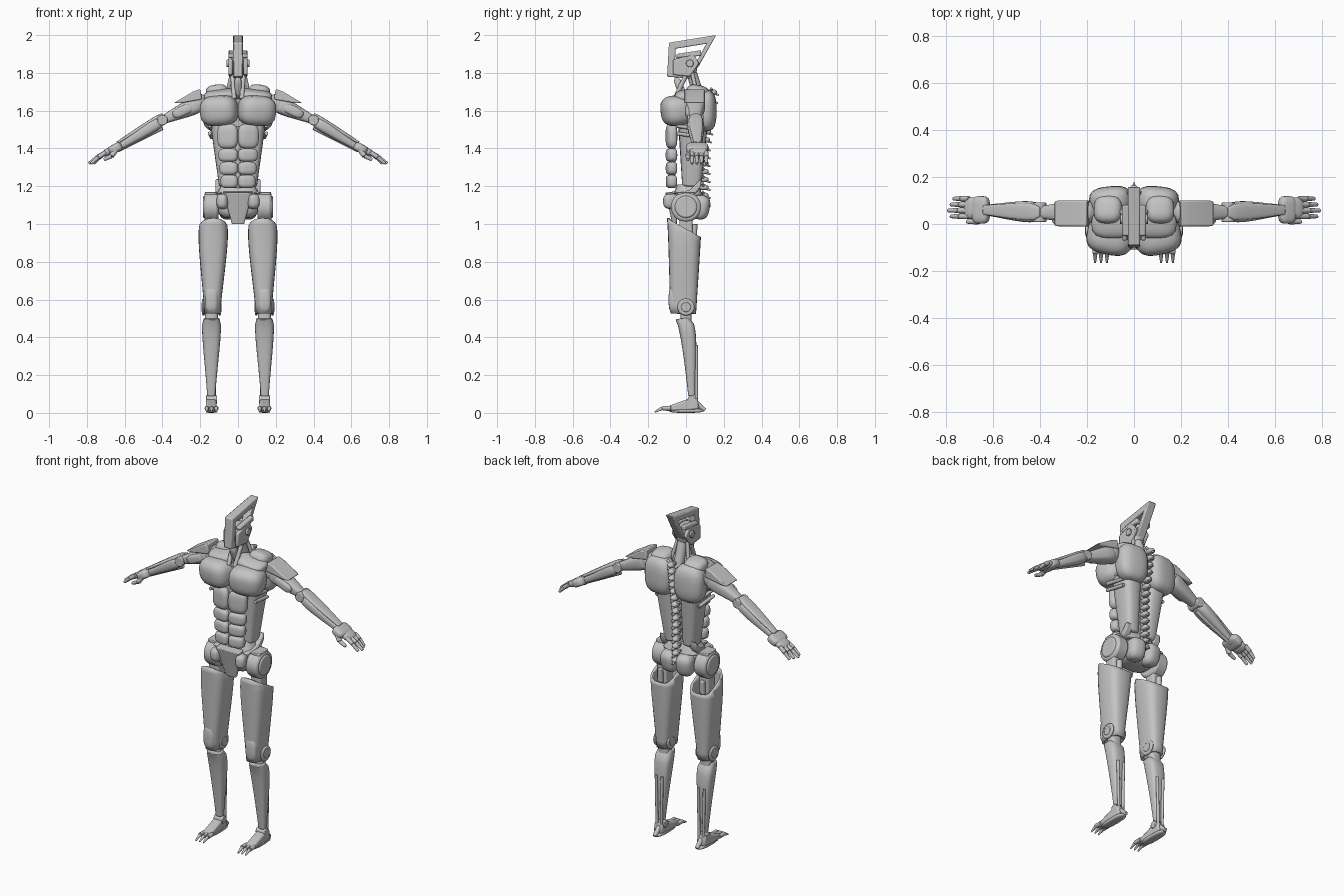
import bpy, bmesh, math
from mathutils import Vector, Matrix

cube = bpy.data.objects.get("Cube")
if cube:
    bpy.data.objects.remove(cube, do_unlink=True)

GREY = (.55, .55, .55, 1)
metal = bpy.data.materials.new("plain grey")
metal.use_nodes = True
metal.diffuse_color = GREY
metal.node_tree.nodes["Principled BSDF"].inputs["Base Color"].default_value = GREY

# Joints of the left side; every part is mirrored unless it sits on the centre line
RIGHTWARD, BACKWARD, UPWARD = Vector((1, 0, 0)), Vector((0, 1, 0)), Vector((0, 0, 1))
HIP, KNEE, ANKLE = Vector((.14, 0, 1.09)), Vector((.14, 0, .56)), Vector((.14, .03, .07))
SHOULDER, ELBOW = Vector((.2, .05, 1.64)), Vector((.4, .05, 1.55))
WRIST, KNUCKLE, FINGERTIP = Vector((.64, .06, 1.4)), Vector((.7, .07, 1.38)), Vector((.79, .07, 1.32))


def finish(name, bm, mirror, bevel=0, thick=0):
    bmesh.ops.recalc_face_normals(bm, faces=bm.faces)
    for face in bm.faces:
        face.smooth = True
    mesh = bpy.data.meshes.new(name)
    bm.to_mesh(mesh)
    bm.free()
    mesh.set_sharp_from_angle(angle=math.radians(40))
    mesh.materials.append(metal)
    part = bpy.data.objects.new(name, mesh)
    bpy.context.collection.objects.link(part)
    if thick:
        part.modifiers.new("Shell", "SOLIDIFY").thickness = thick
    if bevel:
        soften = part.modifiers.new("Soften", "BEVEL")
        soften.width, soften.segments = bevel, 2
        soften.limit_method, soften.angle_limit = "ANGLE", math.radians(40)
    if mirror:
        part.modifiers.new("Mirror", "MIRROR")


def limb(name, start, end, wide, deep, taper=1, swell=0, deep_swell=None, bow=0, power=3,
         cut=None, thick=0, bevel=.004, mirror=True):
    """Rounded-box tube that tapers, swells near its start and bows backward."""
    start, end = Vector(start), Vector(end)
    along = (end - start).normalized()
    side = BACKWARD if abs(along.x) > .7 else RIGHTWARD
    across = along.cross(side).normalized()
    side = across.cross(along)
    deep_swell = swell if deep_swell is None else deep_swell
    steps = 12 if swell or bow else 1
    count = 24
    bm = bmesh.new()
    rings = []
    for step in range(steps + 1):
        t = step / steps
        hump = math.sin(math.pi * math.sqrt(t))
        scale = 1 + (taper - 1) * t
        centre = start.lerp(end, t) + BACKWARD * bow * hump
        ring = []
        for i in range(count):
            angle = math.tau * i / count
            c, s = (math.copysign(abs(q) ** (2 / power), q) for q in (math.cos(angle), math.sin(angle)))
            ring.append(bm.verts.new(centre + side * wide * scale * (1 + swell * hump) * c
                                     + across * deep * scale * (1 + deep_swell * hump) * s))
        rings.append(ring)
    for low, high in zip(rings, rings[1:]):
        for i in range(count):
            j = (i + 1) % count
            bm.faces.new((low[i], low[j], high[j], high[i]))
    if not thick:
        bm.faces.new(rings[0])
        bm.faces.new(rings[-1])
    if cut:
        bmesh.ops.bisect_plane(bm, geom=bm.verts[:] + bm.edges[:] + bm.faces[:],
                               plane_co=cut[0], plane_no=cut[1], clear_outer=True)
    finish(name, bm, mirror, bevel, thick)


def rod(name, start, end, radius, taper=1, mirror=True):
    limb(name, start, end, radius, radius, taper, power=2, bevel=radius / 6, mirror=mirror)


def axle(name, centre, radius, half_length, axis=RIGHTWARD):
    centre = Vector(centre)
    rod(name, centre - axis * half_length, centre + axis * half_length, radius)


def blob(name, at, size, power=3, lean=0, roll=0, yaw=0, mirror=True):
    """Rounded muscle or armour shape."""
    bm = bmesh.new()
    bmesh.ops.create_uvsphere(bm, u_segments=24, v_segments=14, radius=1)
    turn = Matrix.Rotation(yaw, 3, "Z") @ Matrix.Rotation(roll, 3, "Y") @ Matrix.Rotation(lean, 3, "X")
    for vert in bm.verts:
        reach = sum(abs(q) ** power for q in vert.co) ** (1 / power)
        vert.co = turn @ Vector([q / reach * s for q, s in zip(vert.co, size)]) + Vector(at)
    finish(name, bm, mirror)


def prism(name, outline, low, high, along="x", opening=0, bevel=.006, mirror=True):
    """Extruded outline, optionally with a scaled copy of itself cut out."""
    bm = bmesh.new()
    count = len(outline)
    middle = sum((Vector(p) for p in outline), Vector((0, 0))) / count

    def ring(depth, scale):
        points = [middle.lerp(Vector(p), scale) for p in outline]
        return [bm.verts.new((depth, a, b) if along == "x" else (a, depth, b)) for a, b in points]

    outer = [ring(depth, 1) for depth in (low, high)]
    hole = [ring(depth, opening) for depth in (low, high)] if opening else None
    if not hole:
        for face in outer:
            bm.faces.new(face)
    for i in range(count):
        j = (i + 1) % count
        for near, far in (outer, hole) if hole else (outer,):
            bm.faces.new((near[i], near[j], far[j], far[i]))
        if hole:
            for rim, lip in zip(outer, hole):
                bm.faces.new((rim[i], rim[j], lip[j], lip[i]))
    finish(name, bm, mirror, bevel)


# Head: open crest frame, skull and cheek plates
prism("crest_frame", [(-.09, 1.96), (.16, 2), (.07, 1.84), (.02, 1.77), (-.1, 1.78)],
      -.026, .026, opening=.65, mirror=False)
blob("skull", at=(0, 0, 1.84), size=(.04, .06, .06), mirror=False)
prism("cheek_plate", [(-.07, 1.79), (.02, 1.78), (.07, 1.85), (.04, 1.9), (-.07, 1.87)], .03, .05)
axle("ear_disc", (.05, .02, 1.85), radius=.02, half_length=.01)
prism("brow_bar", [(-.05, 1.88), (.08, 1.89), (.08, 1.92), (-.05, 1.9)], .02, .05)

# Neck
rod("neck_column", (0, .08, 1.64), (0, .03, 1.8), radius=.028, mirror=False)
rod("neck_front_cable", (.03, .01, 1.81), (.02, -.06, 1.66), radius=.012)
rod("neck_side_cable", (.03, .03, 1.81), (.06, .06, 1.68), radius=.01)
blob("throat", at=(0, -.03, 1.72), size=(.02, .02, .06), lean=.4, mirror=False)

# Chest and shoulder girdle
blob("chest_plate", at=(.1, -.05, 1.6), size=(.1, .08, .08), lean=.1, roll=.05, yaw=.2)
blob("collar_plate", at=(.09, 0, 1.68), size=(.09, .06, .03), lean=.2, roll=.1)
blob("trapezius", at=(.11, .06, 1.69), size=(.06, .06, .045), lean=-.2, roll=.1)
blob("shoulder_blade", at=(.1, .1, 1.6), size=(.09, .06, .11), yaw=-.1)
limb("rib_core", (0, .02, 1.2), (0, .03, 1.66), wide=.06, deep=.04, taper=2, mirror=False)
limb("flank_shell", (.06, .03, 1.2), (.09, .04, 1.62), wide=.04, deep=.05, taper=1.7, bevel=.01)
for level in range(3):
    drop = UPWARD * level * .04
    rod("side_strut", Vector((.15, -.05, 1.56)) - drop, Vector((.14, .08, 1.54)) - drop, radius=.01)

# Abdomen: paired plates, largest on top
top = 1.53
for row in range(4):
    height = .07 if row else .13
    half_width = (.11 - row * .006) / 2
    blob("belly_plate", at=(half_width, -.077, top - height / 2), size=(half_width, .027, height / 2),
         power=3.5, yaw=.18)
    top -= height
rod("belly_seam_bar", (0, -.07, top), (0, -.07, 1.52), radius=.014, mirror=False)

# Spine: stacked vertebrae with wings and spurs
for i in range(15):
    level = 1.11 + i * .042
    back = Vector((0, .09 + max(0, level - 1.4) * .15, level))
    blob("vertebra", at=back, size=(.02, .03, .015), power=2.5, mirror=False)
    rod("vertebra_wing", back, back + RIGHTWARD * .03 + UPWARD * .02, radius=.009, taper=.7)
    rod("vertebra_spur", back, back + BACKWARD * .04 - UPWARD * .016, radius=.009, taper=.5, mirror=False)

# Pelvis
blob("pelvis_core", at=(0, 0, 1.1), size=(.11, .075, .07), power=3.5, mirror=False)
blob("pelvis_back_shell", at=(.05, .07, 1.09), size=(.05, .055, .065), lean=-.2, yaw=-.15)
limb("waist_belt", (0, .01, 1.15), (0, .01, 1.21), wide=.12, deep=.08, taper=.7, mirror=False)
limb("front_guard", (0, -.08, 1.17), (0, -.06, 1), wide=.08, deep=.03, taper=.4, power=5, mirror=False)
blob("front_hip_pad", at=(.08, -.08, 1.12), size=(.03, .04, .04), yaw=.3)
prism("hip_crest", [(-.08, 1.16), (.02, 1.18), (.08, 1.24), (.08, 1.2), (.05, 1.16)], .08, .12)
limb("hip_bracket", HIP + UPWARD * .05, HIP + UPWARD * .08, wide=.035, deep=.045, power=6)
axle("hip_drum", HIP, radius=.08, half_length=.038)
axle("hip_cap", HIP + RIGHTWARD * .03, radius=.06, half_length=.015)

# Thigh: open shell cut on a slant, with the strut inside
limb("thigh_shell", (.13, -.01, 1.04), (.136, -.015, .525), wide=.055, deep=.092, taper=.74, swell=.5,
     deep_swell=0, bow=.003, cut=((0, -.1, 1.03), (0, .5, .9)), thick=.012, bevel=0)
limb("thigh_strut", HIP, KNEE, wide=.034, deep=.036, taper=.9, power=6)
rod("thigh_piston", (.14, .045, 1), (.14, .03, .7), radius=.016)
blob("knee_cap", at=KNEE + Vector((0, -.066, .04)), size=(.036, .026, .07))
axle("knee_axle", KNEE, radius=.026, half_length=.053)
for direction in (-1, 1):
    axle("knee_side_disc", KNEE + RIGHTWARD * direction * .043, radius=.045, half_length=.007)

# Shin: knee post, shell and tendons
limb("knee_post", KNEE + UPWARD * .02, KNEE - UPWARD * .14, wide=.034, deep=.03)
limb("shin_shell", (.14, -.02, .5), (.142, .03, .09), wide=.042, deep=.036, taper=.5, swell=.3, bow=.02)
for offset in (-.02, .02):
    shift = RIGHTWARD * offset
    rod("calf_tendon", shift + Vector((.14, .055, .36)), shift * .7 + Vector((.14, .055, .06)), radius=.008)

# Foot: ankle, instep, sole, heel and clawed toes
axle("ankle_axle", ANKLE, radius=.022, half_length=.03)
prism("instep", [(.07, .02), (.06, .08), (0, .07), (-.11, .03), (-.11, .01), (0, .01)], .115, .17, bevel=.01)
blob("sole", at=(.142, 0, .012), size=(.028, .09, .012))
rod("heel_spur", ANKLE, (.14, .1, .014), radius=.018, taper=.6)
for place in (-1, 0, 1):
    root = Vector((.14 + place * .025, -.08, .025))
    bend = root - BACKWARD * .045
    rod("toe", root, bend, radius=.012)
    rod("claw", bend, bend - BACKWARD * .04 - UPWARD * .02, radius=.01, taper=.4)

# Shoulder and upper arm
blob("shoulder_ball", at=SHOULDER + RIGHTWARD * .01, size=(.05, .05, .05), power=2.3)
prism("shoulder_pad", [(.19, 1.66), (.2, 1.715), (.24, 1.7), (.34, 1.64), (.3, 1.64)], -.01, .1, along="y")
limb("upper_arm", SHOULDER, ELBOW, wide=.036, deep=.032, taper=.7, swell=.5)
blob("biceps", at=SHOULDER.lerp(ELBOW, .45) - BACKWARD * .035, size=(.06, .02, .026), roll=.44)
axle("elbow_axle", ELBOW, radius=.028, half_length=.042, axis=BACKWARD)

# Forearm: main shell, upper guard and a piston
limb("forearm", ELBOW, WRIST, wide=.026, deep=.019, taper=.8, swell=.8)
limb("forearm_guard", ELBOW + UPWARD * .03, WRIST + UPWARD * .03, wide=.02, deep=.007, swell=.8)
rod("forearm_piston", ELBOW - UPWARD * .04, WRIST - UPWARD * .01, radius=.012)

# Hand: wrist block, palm, jointed fingers and thumb
blob("wrist_block", at=WRIST + RIGHTWARD * .01, size=(.038, .058, .024), power=4, roll=.5)
blob("palm", at=WRIST.lerp(KNUCKLE, .7), size=(.042, .046, .018), roll=.5)
for i in range(4):
    shift = BACKWARD * (i - 1.5) * .025
    root, tip = KNUCKLE + shift, FINGERTIP + shift - RIGHTWARD * abs(i - 1) * .012
    bend = root.lerp(tip, .5) + UPWARD * .004
    rod("finger_base", root, bend, radius=.012)
    rod("finger_tip", bend, tip, radius=.011, taper=.7)
thumb_bend = WRIST + Vector((.03, -.05, -.04))
rod("thumb_base", WRIST - BACKWARD * .04, thumb_bend, radius=.014)
rod("thumb_tip", thumb_bend, thumb_bend + Vector((.04, 0, -.02)), radius=.012, taper=.7)
